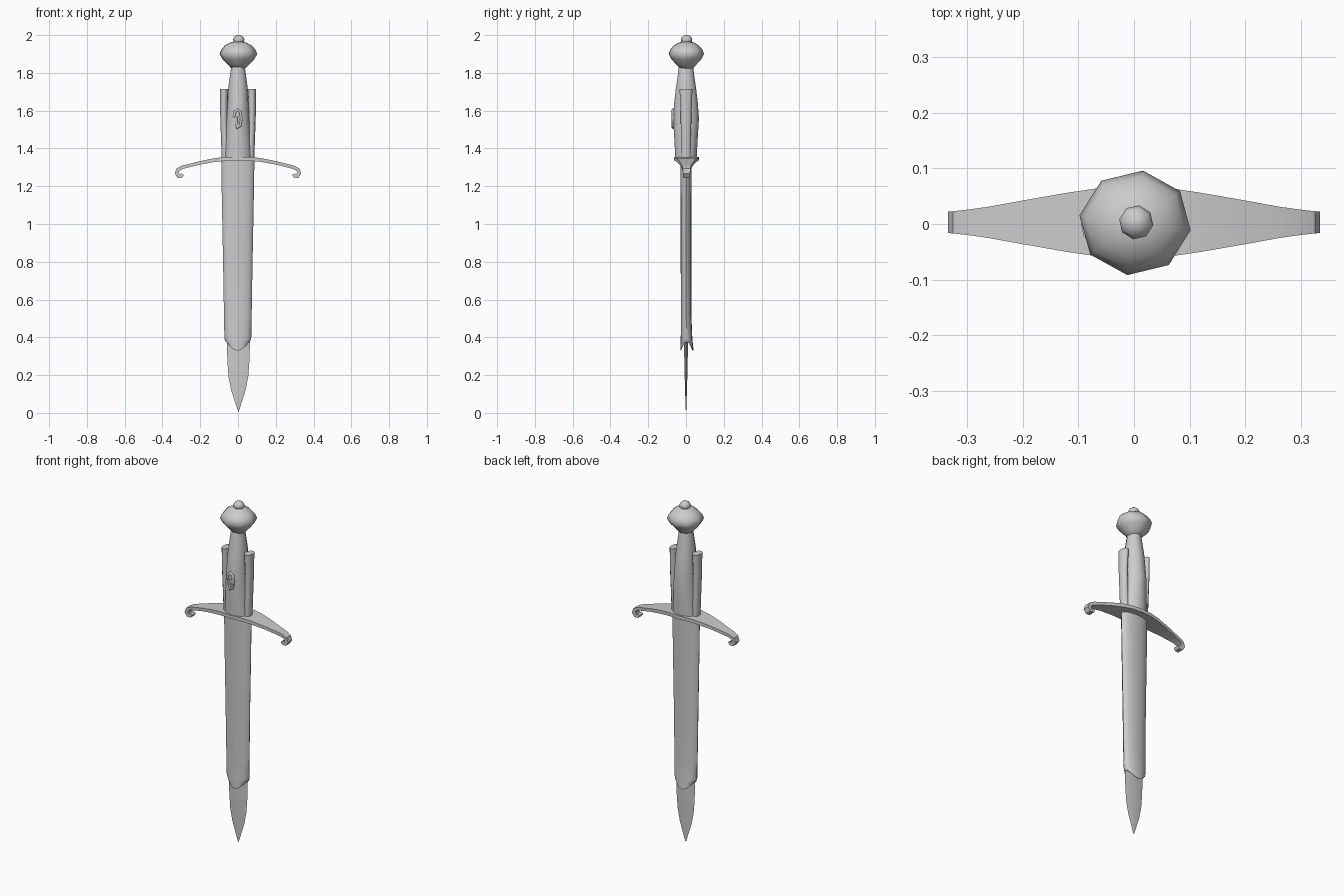
import bpy, bmesh
from math import cos, sin, pi, radians

if "Cube" in bpy.data.objects:
    bpy.data.objects.remove(bpy.data.objects["Cube"])


def finish(name, bm, angle=40):
    bmesh.ops.recalc_face_normals(bm, faces=bm.faces)
    me = bpy.data.meshes.new(name)
    bm.to_mesh(me)
    bm.free()
    ob = bpy.data.objects.new(name, me)
    bpy.context.collection.objects.link(ob)
    bpy.ops.object.select_all(action='DESELECT')
    ob.select_set(True)
    bpy.context.view_layer.objects.active = ob
    if angle:
        bpy.ops.object.shade_smooth_by_angle(angle=radians(angle))
    return ob


def skin(name, rings, angle=40):
    """Bridge closed rings of points and cap both ends."""
    bm = bmesh.new()
    loops = [[bm.verts.new(p) for p in r] for r in rings]
    n = len(loops[0])
    for a, b in zip(loops, loops[1:]):
        for i in range(n):
            j = (i + 1) % n
            bm.faces.new((a[i], a[j], b[j], b[i]))
    bm.faces.new(loops[0])
    bm.faces.new(loops[-1])
    return finish(name, bm, angle)


def oval(z, rx, ry, n, cx=0, cy=0, rot=0, rise=0):
    """Oval ring; rise lifts the ring towards its two x ends."""
    ring = []
    for i in range(n):
        a = 2 * pi * i / n + rot
        ring.append((cx + rx * cos(a), cy + ry * sin(a), z + rise * cos(a) ** 2))
    return ring


# Blade, diamond section, running up inside the scabbard
blade = [(0.008, .002, .001), (0.06, .019, .003), (0.12, .038, .005), (0.19, .052, .007),
         (0.27, .058, .009), (0.36, .061, .010), (1.30, .07, .012)]
skin("blade", [oval(z, rx, ry, 4, cx=0.002) for z, rx, ry in blade])

# Scabbard with a flared mouth, rim curving up at the sides, hollow lower end
scabbard = [(1.345, .088, .030, 0, 0), (1.10, .084, .029, 0, 0), (0.80, .078, .028, 0, 0),
            (0.50, .073, .028, .001, 0), (0.385, .071, .031, .003, .01),
            (0.35, .066, .034, .004, .03), (0.329, .057, .035, .005, .045),
            (0.333, .054, .028, .004, .045), (0.40, .062, .020, 0, .02)]
skin("scabbard", [oval(z, rx, ry, 16, cx=-0.001, cy=cy, rise=r)
                  for z, rx, ry, cy, r in scabbard], 50)

# Crossguard: flat strip (x, z, half width, half thickness) ending in a curl
guard = [(0, 1.345, .066, .010), (.06, 1.345, .062, .010), (.12, 1.339, .053, .010),
         (.20, 1.324, .039, .009), (.26, 1.309, .028, .009), (.295, 1.300, .023, .009),
         (.318, 1.287, .020, .010), (.324, 1.268, .019, .011), (.314, 1.254, .019, .011),
         (.300, 1.254, .018, .010), (.294, 1.264, .018, .008)]
rings = []
for i, (x, z, w, t) in enumerate(guard):
    p, q = guard[max(i - 1, 0)], guard[min(i + 1, len(guard) - 1)]
    dx, dz = q[0] - p[0], q[1] - p[1]
    if i == 0:
        dz = 0
    l = (dx * dx + dz * dz) ** .5
    nx, nz = -dz / l * t, dx / l * t
    rings.append([(x + s * nx, .003 + e * w, z + s * nz)
                  for s, e in ((1, -1), (1, 1), (-1, 1), (-1, -1))])
left = [[(-x, y, z) for x, y, z in r] for r in rings[:0:-1]]
skin("crossguard", left + rings, 40)

# Grip
grip = [(1.34, .078, .058), (1.45, .070, .064), (1.56, .062, .071), (1.65, .056, .064),
        (1.72, .053, .055), (1.78, .045, .046), (1.84, .036, .038)]
skin("grip", [oval(z, rx, ry, 12, rot=pi / 12) for z, rx, ry in grip], 50)

# Small side knife handles tucked against the grip
handle = [(1.34, .064, .022, .028), (1.48, .071, .020, .028),
          (1.60, .075, .020, .031), (1.715, .073, .022, .036)]
for side, label in ((-1, "left"), (1, "right")):
    skin(label + "_side_handle",
         [oval(z, rx, ry, 10, cx=side * cx) for z, cx, rx, ry in handle], 50)

# Thin looped ornament on the front of the grip
cu = bpy.data.curves.new("grip_loop", 'CURVE')
cu.dimensions = '3D'
cu.bevel_depth = .008
cu.bevel_resolution = 1
cu.use_fill_caps = True
path = [(-.022, 1.565), (-.018, 1.59), (-.004, 1.604), (.012, 1.595),
        (.018, 1.56), (.012, 1.52), (-.004, 1.51), (-.010, 1.535), (-.010, 1.57)]
sp = cu.splines.new('POLY')
sp.points.add(len(path) - 1)
for pt, (x, z) in zip(sp.points, path):
    pt.co = (x, -.068, z, 1)
bpy.context.collection.objects.link(bpy.data.objects.new("grip_loop", cu))

# Eight-sided pommel and its button
pommel = [(1.822, .036), (1.845, .058), (1.872, .085), (1.90, .101),
          (1.925, .090), (1.945, .072), (1.96, .045), (1.966, .022)]
skin("pommel", [oval(z, r, r * .94, 8, cx=.002, cy=.002, rot=radians(37))
                for z, r in pommel], 50)
button = [(1.955, .020), (1.965, .028), (1.977, .031), (1.99, .025), (2.0, .010)]
skin("pommel_button", [oval(z, r, r, 8, cx=.004, cy=.003, rot=radians(35))
                       for z, r in button], 60)
